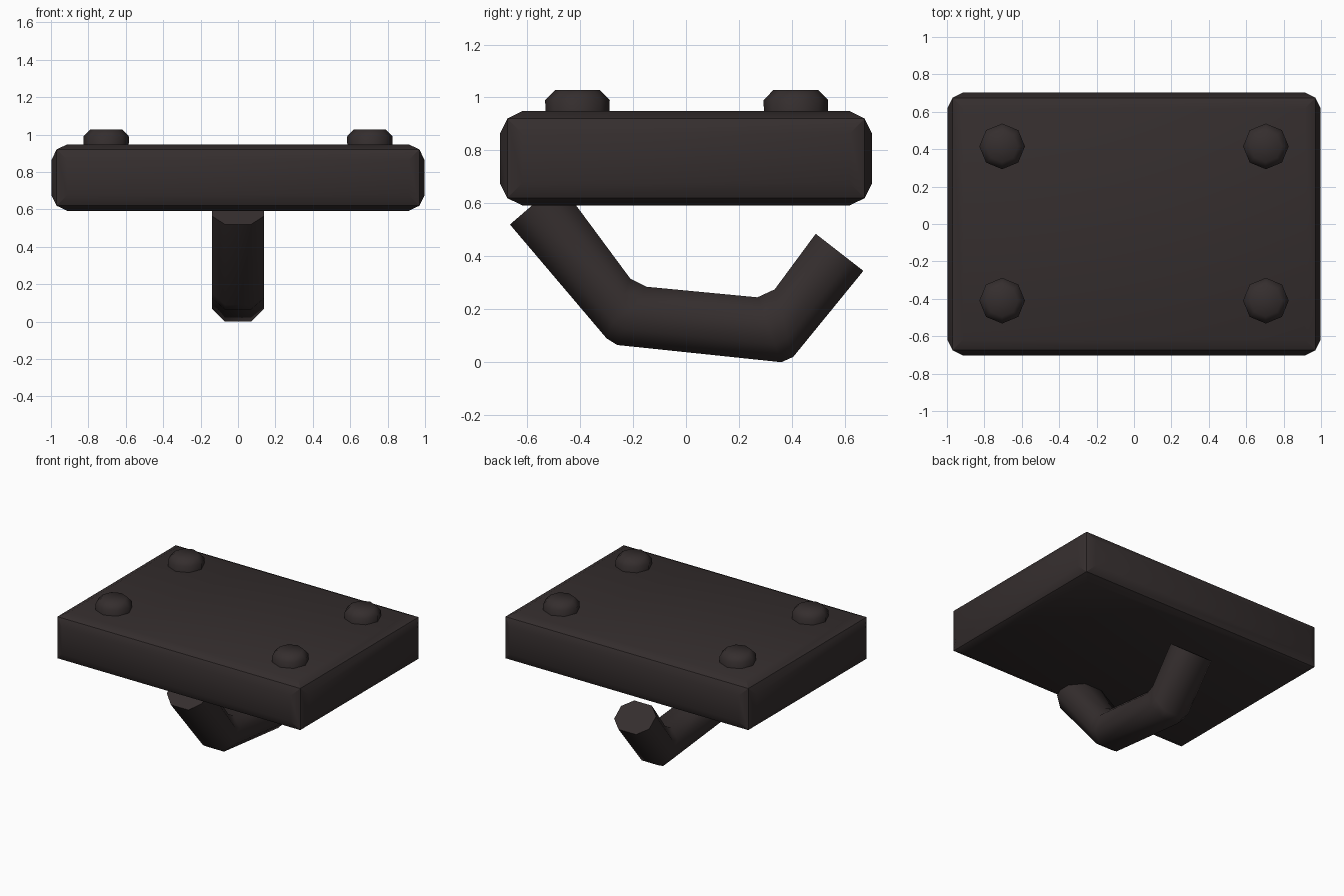
import bpy, bmesh, math
from mathutils import Vector, Matrix

cube = bpy.data.objects.get("Cube")
if cube:
    bpy.data.objects.remove(cube, do_unlink=True)

# Single dark iron colour
iron = bpy.data.materials.new("dark_iron")
iron.use_nodes = True
colour = (0.035, 0.027, 0.027, 1)
iron.diffuse_color = colour
bsdf = iron.node_tree.nodes["Principled BSDF"]
bsdf.inputs["Base Color"].default_value = colour
bsdf.inputs["Roughness"].default_value = 0.8


def finish(name, bm, angle):
    """Turn a bmesh into a smooth-shaded object with sharp edges kept."""
    bmesh.ops.recalc_face_normals(bm, faces=bm.faces)
    mesh = bpy.data.meshes.new(name)
    bm.to_mesh(mesh)
    bm.free()
    mesh.materials.append(iron)
    obj = bpy.data.objects.new(name, mesh)
    bpy.context.collection.objects.link(obj)
    bpy.ops.object.select_all(action='DESELECT')
    obj.select_set(True)
    bpy.context.view_layer.objects.active = obj
    bpy.ops.object.shade_smooth_by_angle(angle=math.radians(angle))
    return obj


def bridge(bm, rings):
    """Skin a list of closed vertex rings and cap both ends."""
    n = len(rings[0])
    for a, b in zip(rings, rings[1:]):
        for i in range(n):
            j = (i + 1) % n
            bm.faces.new((a[i], a[j], b[j], b[i]))
    bm.faces.new(rings[0])
    bm.faces.new(rings[-1])


# Mounting plate: a box whose six faces each bulge out slightly
bm = bmesh.new()
bmesh.ops.create_cube(bm, size=1, matrix=Matrix.Translation((0, 0, 0.77))
                      @ Matrix.Diagonal((1.94, 1.35, 0.30, 1)))
bmesh.ops.inset_individual(bm, faces=bm.faces[:], thickness=0.08, depth=0.028)
finish("mounting_plate", bm, 30)

# Four eight-sided domed bolts
bolt_profile = [(0.12, 0.92), (0.122, 0.99), (0.085, 1.028)]
for side, x in (("left", 0.705), ("right", -0.705)):
    for end, y in (("front", -0.41), ("back", 0.415)):
        bm = bmesh.new()
        rings = []
        for r, z in bolt_profile:
            rings.append([bm.verts.new((x + r * math.cos(k * math.pi / 4),
                                        y + r * math.sin(k * math.pi / 4), z))
                          for k in range(8)])
        bridge(bm, rings)
        bm.faces.ensure_lookup_table()
        bmesh.ops.poke(bm, faces=[bm.faces[-1]], offset=0.017)
        finish(f"bolt_{end}_{side}", bm, 50)

# Bent hook: octagonal bar, each station given by its under and upper edge (y, z)
stations = [((-0.665, 0.52), (-0.48, 0.68)),
            ((-0.30, 0.09), (-0.21, 0.315)),
            ((-0.26, 0.065), (-0.15, 0.285)),
            ((0.36, 0.0), (0.27, 0.245)),
            ((0.405, 0.02), (0.335, 0.275)),
            ((0.67, 0.345), (0.49, 0.485))]
# Octagon corners: sideways offset and fraction from under to upper edge
quarter = [(0.07, 0.0), (0.14, 0.28), (0.14, 0.72), (0.07, 1.0)]
octagon = quarter + [(-x, t) for x, t in reversed(quarter)]
bm = bmesh.new()
rings = []
for low, high in stations:
    low, high = Vector(low), Vector(high)
    ring = []
    for x, t in octagon:
        p = low.lerp(high, t)
        ring.append(bm.verts.new((x, p.x, p.y)))
    rings.append(ring)
bridge(bm, rings)
finish("hook", bm, 50)
